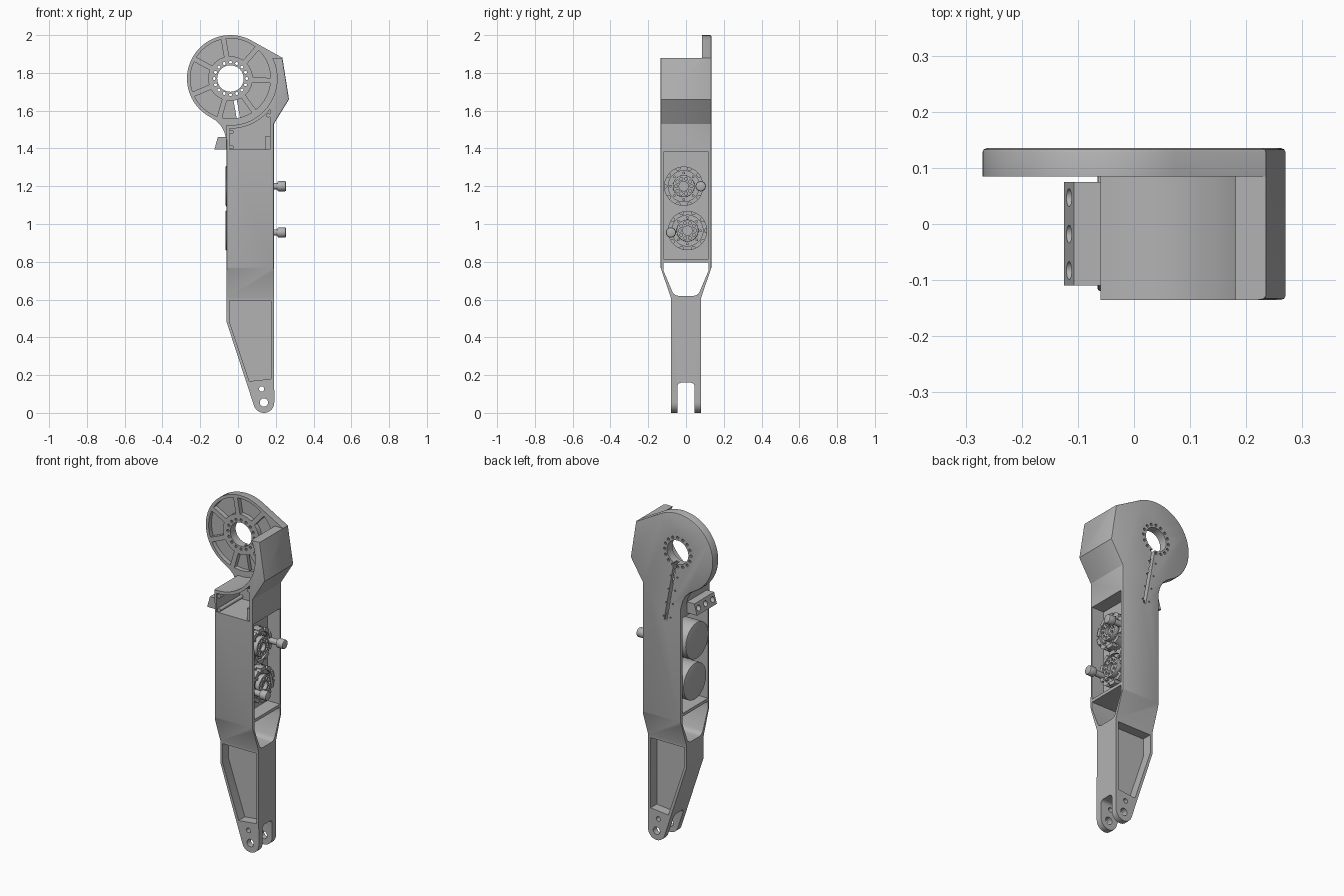
import bpy, bmesh
from math import sin, cos, radians, sqrt

cube = bpy.data.objects.get("Cube")
if cube:
    bpy.data.objects.remove(cube, do_unlink=True)

GREY = (0.45, 0.45, 0.45, 1)
metal = bpy.data.materials.new("machined grey")
metal.use_nodes = True
metal.diffuse_color = GREY
metal.node_tree.nodes["Principled BSDF"].inputs["Base Color"].default_value = GREY

HUB = (-0.04, 1.77)   # centre of the hip disc
PIN = (0.137, 0.055)  # centre of the clevis eye


def arc(c, r, a0, a1, n):
    return [(c[0] + r * cos(radians(a0 + (a1 - a0) * i / n)),
             c[1] + r * sin(radians(a0 + (a1 - a0) * i / n))) for i in range(n + 1)]


def circle(c, r, n=32):
    return arc(c, r, 0, 360, n)[:-1]


def rect(u0, v0, u1, v1):
    return [(u0, v0), (u1, v0), (u1, v1), (u0, v1)]


def add_prism(bm, pts, axis, a, b, bevel=0):
    """Extrude a (x,z) profile along y, or a (y,z) profile along x."""
    def place(p, d):
        return (d, p[0], p[1]) if axis == "x" else (p[0], d, p[1])
    low = [bm.verts.new(place(p, a)) for p in pts]
    high = [bm.verts.new(place(p, b)) for p in pts]
    faces = [bm.faces.new(low), bm.faces.new(high)]
    rim = [e for f in faces for e in f.edges]
    n = len(pts)
    for i in range(n):
        j = (i + 1) % n
        bm.faces.new((low[i], low[j], high[j], high[i]))
    bmesh.ops.recalc_face_normals(bm, faces=bm.faces[:])
    if bevel:
        bmesh.ops.bevel(bm, geom=rim, offset=bevel, segments=2, profile=0.5, affect="EDGES")


def build(name, prisms, bevel=0):
    bm = bmesh.new()
    for p in prisms:
        add_prism(bm, *p, bevel=bevel)
    mesh = bpy.data.meshes.new(name)
    bm.to_mesh(mesh)
    bm.free()
    mesh.materials.append(metal)
    ob = bpy.data.objects.new(name, mesh)
    bpy.context.collection.objects.link(ob)
    return ob


def cut(target, *prisms):
    cutter = build("cutter", prisms)
    cutter.hide_render = True
    mod = target.modifiers.new("cut", "BOOLEAN")
    mod.operation = "DIFFERENCE"
    mod.solver = "EXACT"
    mod.object = cutter
    bpy.context.view_layer.objects.active = target
    bpy.ops.object.modifier_apply(modifier=mod.name)
    bpy.data.objects.remove(cutter, do_unlink=True)


parts = []

# Leg frame: one outline from clevis eye to hip disc
outline = [(-0.06, 0.48)] + arc(PIN, 0.055, 197, 360, 16)
outline += [(0.19, 1.53), (0.27, 1.66), (0.235, 1.88)]
outline += arc(HUB, 0.23, 60, 240, 44)
outline += [(-0.118, 1.548), (-0.09, 1.52), (-0.072, 1.485), (-0.06, 1.44)]
frame = build("leg_frame", [(outline, "y", -0.135, 0.135)], bevel=0.007)
parts.append(frame)

# Hip cavity in front of the disc plate
cut(frame, (circle(HUB, 0.247, 72), "y", -0.3, 0.085))
cut(frame, (rect(-0.5, 1.3, -0.06, 2.1), "y", -0.3, 0.085))
cut(frame, (rect(-0.3, 1.88, 0.5, 2.1), "y", -0.3, 0.085))

# Narrow shin
for s in (-1, 1):
    side = [(s * 0.135, 0.77), (s * 0.08, 0.61), (s * 0.08, -0.1), (s * 0.3, -0.1), (s * 0.3, 0.77)]
    cut(frame, (side, "x", -0.4, 0.4))

# Motor bay and the tapered opening below it
taper = [(-0.12, 0.797), (-0.12, 0.755)] + arc((-0.04, 0.655), 0.035, 200, 270, 6)
taper += arc((0.04, 0.655), 0.035, 270, 340, 6) + [(0.12, 0.755), (0.12, 0.797)]
cut(frame, (rect(-0.12, 0.815, 0.12, 1.38), "x", -0.4, 0.4), (taper, "x", -0.4, 0.4))

# Front compartment under the curved shelf
roof = [(x, HUB[1] - sqrt(0.265 ** 2 - (x - HUB[0]) ** 2))
        for x in [0.17 - 0.215 * i / 12 for i in range(13)]]
cut(frame, ([(-0.045, 1.395), (0.17, 1.395)] + roof, "y", -0.3, 0.08))

# Shin pockets, fork slot and pin holes
pocket = [(-0.046, 0.595), (0.176, 0.595), (0.176, 0.18), (0.06, 0.168), (-0.046, 0.485)]
cut(frame, (pocket, "y", -0.3, -0.022), (pocket, "y", 0.022, 0.3))
slot = rect(-0.045, -0.1, 0.045, 0.13) [:2] + arc((0.025, 0.14), 0.02, 0, 90, 5) + arc((-0.025, 0.14), 0.02, 90, 180, 5)
cut(frame, (slot, "x", -0.4, 0.4))
cut(frame, (circle(PIN, 0.022, 24), "y", -0.3, 0.3), (circle((0.125, 0.127), 0.014, 20), "y", -0.3, 0.3))

# Disc: bore, bolt circle and seven lightening pockets
cut(frame, (circle(HUB, 0.07, 48), "y", 0, 0.3))
cut(frame, *[(circle(p, 0.008, 10), "y", 0, 0.3) for p in circle(HUB, 0.086, 16)])
for k in range(7):
    mid = -80 + k * 360 / 7
    seg = arc(HUB, 0.212, mid - 22, mid + 22, 10) + arc(HUB, 0.118, mid + 19, mid - 19, 8)
    cut(frame, (seg, "y", 0.03, 0.112))

# Cable groove on the back, with small screw holes beside it
groove = [(-0.034, 1.71), (-0.016, 1.71), (0.049, 1.35), (0.031, 1.35)]
cut(frame, (groove, "y", 0.105, 0.3))
cut(frame, *[(circle((-0.016 + 0.0181 * 2.5 * i + s * 0.022, 1.62 - 0.25 * i), 0.005, 8), "y", 0.12, 0.3)
             for i in (0, 0.33, 0.66, 1) for s in (-1, 1)])

# Fittings inside the front compartment
parts.append(build("compartment_block", [(rect(0.145, 1.39, 0.172, 1.465), "y", -0.125, 0.085)]))
parts.append(build("compartment_posts", [(circle(p, 0.011, 16), "y", -0.13, 0.085)
                                         for p in ((-0.034, 1.407), (-0.034, 1.488), (0.16, 1.575))]))

# Side bracket with three angled holes
bracket = build("side_bracket", [([(-0.125, 1.395), (-0.055, 1.395), (-0.055, 1.46), (-0.107, 1.46)],
                                  "y", -0.11, 0.075)])
cut(bracket, *[(circle((y, 1.428), 0.016, 20), "x", -0.2, -0.085) for y in (0.047, -0.018, -0.083)])
parts.append(bracket)

# Web plate that carries both motors
parts.append(build("motor_mount", [(rect(-0.122, 0.81, 0.122, 1.385), "x", 0.09, 0.11)]))

# Two motors with gear faces and output knobs
for label, c, knob in (("upper", (-0.012, 1.2), (0.078, 1.2)), ("lower", (0.008, 0.965), (-0.08, 0.955))):
    parts.append(build(label + "_motor_can", [(circle(c, 0.107, 48), "x", -0.065, 0.1)], bevel=0.004))
    gear = build(label + "_gear_face", [(circle(c, 0.104, 48), "x", 0.1, 0.16)])
    cut(gear, (circle(c, 0.082, 40), "x", 0.145, 0.3))
    cut(gear, *[(circle(p, 0.011, 12), "x", 0.13, 0.3) for p in circle(c, 0.1, 10)])
    parts.append(gear)
    hub = build(label + "_output_hub", [(circle(c, 0.058, 40), "x", 0.14, 0.172)], bevel=0.003)
    cut(hub, (circle(c, 0.025, 24), "x", 0.15, 0.3))
    cut(hub, *[(circle(p, 0.008, 12), "x", 0.15, 0.3) for p in circle(c, 0.041, 10)])
    parts.append(hub)
    parts.append(build(label + "_bolts", [(circle(p, 0.007, 10), "x", 0.14, 0.157)
                                          for p in circle(c, 0.07, 8)]))
    parts.append(build(label + "_knob_stem", [(circle(knob, 0.017, 20), "x", 0.12, 0.215)]))
    parts.append(build(label + "_knob", [(circle(knob, 0.027, 28), "x", 0.208, 0.255)], bevel=0.008))

# Smooth the rounds and keep the machined edges crisp
bpy.ops.object.select_all(action="DESELECT")
for ob in parts:
    ob.select_set(True)
bpy.context.view_layer.objects.active = frame
bpy.ops.object.shade_smooth_by_angle(angle=radians(25))
